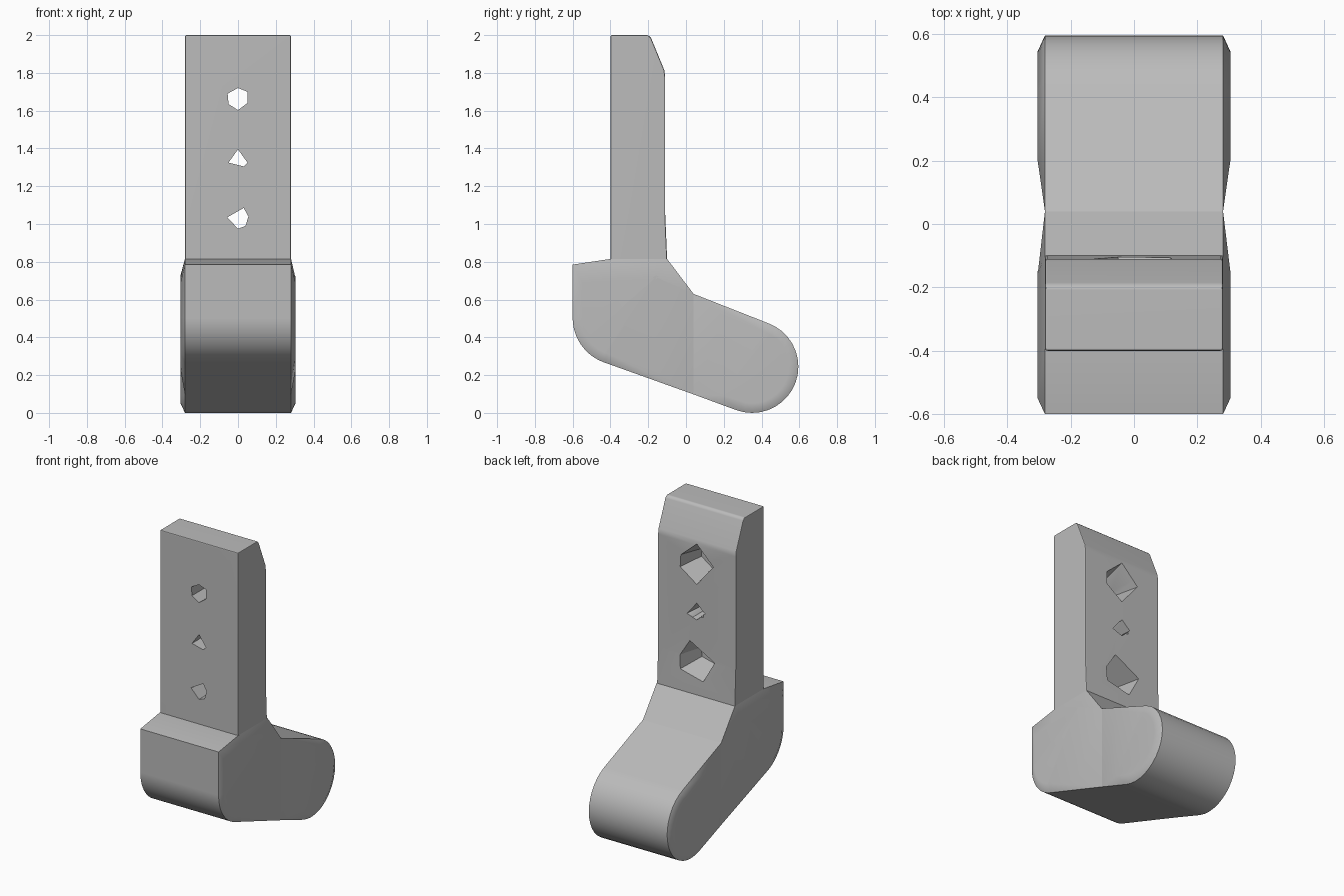
import bpy, bmesh, math
from mathutils import Vector

if "Cube" in bpy.data.objects:
    bpy.data.objects.remove(bpy.data.objects["Cube"], do_unlink=True)

grey = bpy.data.materials.new("plain grey")
grey.use_nodes = True
grey.diffuse_color = (0.5, 0.5, 0.5, 1)
grey.node_tree.nodes["Principled BSDF"].inputs["Base Color"].default_value = grey.diffuse_color


def loft(name, rings):
    """Closed solid through a list of rings of equal point count."""
    bm = bmesh.new()
    loops = [[bm.verts.new(p) for p in ring] for ring in rings]
    count = len(loops[0])
    for a, b in zip(loops, loops[1:]):
        for i in range(count):
            j = (i + 1) % count
            bm.faces.new((a[i], a[j], b[j], b[i]))
    bm.faces.new(loops[0][::-1])
    bm.faces.new(loops[-1])
    bmesh.ops.recalc_face_normals(bm, faces=bm.faces)
    mesh = bpy.data.meshes.new(name)
    bm.to_mesh(mesh)
    bm.free()
    mesh.materials.append(grey)
    obj = bpy.data.objects.new(name, mesh)
    bpy.context.collection.objects.link(obj)
    return obj


def smooth(obj):
    bpy.ops.object.select_all(action='DESELECT')
    obj.select_set(True)
    bpy.context.view_layer.objects.active = obj
    bpy.ops.object.shade_smooth_by_angle(angle=math.radians(30))


def arc(cy, cz, r, start, end, steps=18):
    angles = [math.radians(start + (end - start) * i / steps) for i in range(steps + 1)]
    return [(cy + r * math.cos(a), cz + r * math.sin(a)) for a in angles]


def inset(points, distance):
    """Move each edge of a clockwise outline inward by distance(edge start, edge end)."""
    pts = [Vector(p) for p in points]
    lines = []
    for i, a in enumerate(pts):
        b = pts[(i + 1) % len(pts)]
        d = (b - a).normalized()
        n = Vector((d.y, -d.x))
        lines.append((a + n * distance(a, b), d))
    result = []
    for i, (p, d) in enumerate(lines):
        q, e = lines[i - 1]
        t = (p - q).cross(d) / e.cross(d)
        result.append(q + e * t)
    return result


def padded_part(name, outline, distance):
    """Extruded outline with a shallow raised pad on both sides."""
    rim, pad = 0.281, 0.304
    inner = inset(outline, distance)
    layers = [(-pad, inner), (-rim, outline), (rim, outline), (pad, inner)]
    obj = loft(name, [[(x, y, z) for y, z in pts] for x, pts in layers])
    smooth(obj)
    obj.modifiers.new("flat pads", 'WEIGHTED_NORMAL').keep_sharp = True
    return obj


# Foot: two padded halves that meet in a shallow valley
valley = 0.04
top, bottom = (valley, 0.63), (valley, 0.098)


def edge_inset(valley_width):
    def distance(a, b):
        if abs(a.x - valley) < 0.001 and abs(b.x - valley) < 0.001:
            return valley_width
        if a.y > 0.6 and b.y > 0.6 and b.x < valley + 0.01:
            return 0.1
        return 0.05
    return distance


heel = [top] + arc(0.35, 0.245, 0.245, 70, -110) + [bottom]
padded_part("rear_foot", heel, edge_inset(0.16))

toe = [bottom] + arc(-0.35, 0.503, 0.25, 250, 180) + [
    (-0.6, 0.785), (-0.4, 0.815), (-0.1, 0.815), top]
padded_part("front_foot", toe, edge_inset(0.2))

# Upright shank with a chamfered top
side = [(-0.4, 0.7), (-0.4, 2), (-0.2, 2), (-0.185, 1.985),
        (-0.115, 1.815), (-0.11, 1.78), (-0.11, 1.05), (-0.1, 0.815), (-0.1, 0.7)]
shank = loft("shank", [[(x, y, z) for y, z in side] for x in (-0.281, 0.281)])
bevel = shank.modifiers.new("soft edges", 'BEVEL')
bevel.width = 0.008
bevel.segments = 2
bevel.limit_method = 'ANGLE'
bevel.angle_limit = math.radians(40)


def cut(name, center_z, layers):
    """Cut a tapered hole given (y, scale, outline) layers."""
    cutter = loft(name, [[(x * s, y, center_z + z * s) for x, z in pts]
                         for y, s, pts in layers])
    cutter.hide_render = True
    cutter.hide_set(True)
    cutter.display_type = 'WIRE'
    mod = shank.modifiers.new(name, 'BOOLEAN')
    mod.object = cutter
    mod.operation = 'DIFFERENCE'
    mod.solver = 'EXACT'


# Irregular holes: narrow at the front, wide pocket at the back
holes = [
    ("upper", 1.66,
     [(0, .06), (.05, .04), (.05, -.02), (0, -.057), (-.05, -.025), (-.055, .03)],
     [(.115, .03), (0, .13), (-.12, .01), (0, -.135), (.12, -.05)]),
    ("middle", 1.34,
     [(0, .055), (.05, -.015), (.03, -.035), (-.05, -.015)],
     [(.07, -.02), (0, .065), (-.06, .01), (0, -.045)]),
    ("lower", 1.03,
     [(-.057, .005), (.03, .055), (.055, .01), (.04, -.04), (0, -.055)],
     [(.12, .01), (.05, .12), (-.13, .02), (-.05, -.12), (.115, -.08)]),
]
for name, z, front, back in holes:
    cut(name + "_hole_cutter", z, [(-0.5, 1, front), (0, 1, front)])
    cut(name + "_pocket_cutter", z, [(-0.27, 0.65, back), (-0.05, 1.12, back)])

# Bake the cuts, then hide the helpers behind the finished mesh
bpy.context.view_layer.update()
evaluated = shank.evaluated_get(bpy.context.evaluated_depsgraph_get())
finished = bpy.data.meshes.new_from_object(evaluated)
shank.modifiers.clear()
shank.data = finished
for obj in [o for o in bpy.data.objects if o.name.endswith("_cutter")]:
    bpy.data.objects.remove(obj, do_unlink=True)
smooth(shank)
shank.modifiers.new("flat faces", 'WEIGHTED_NORMAL').keep_sharp = True
